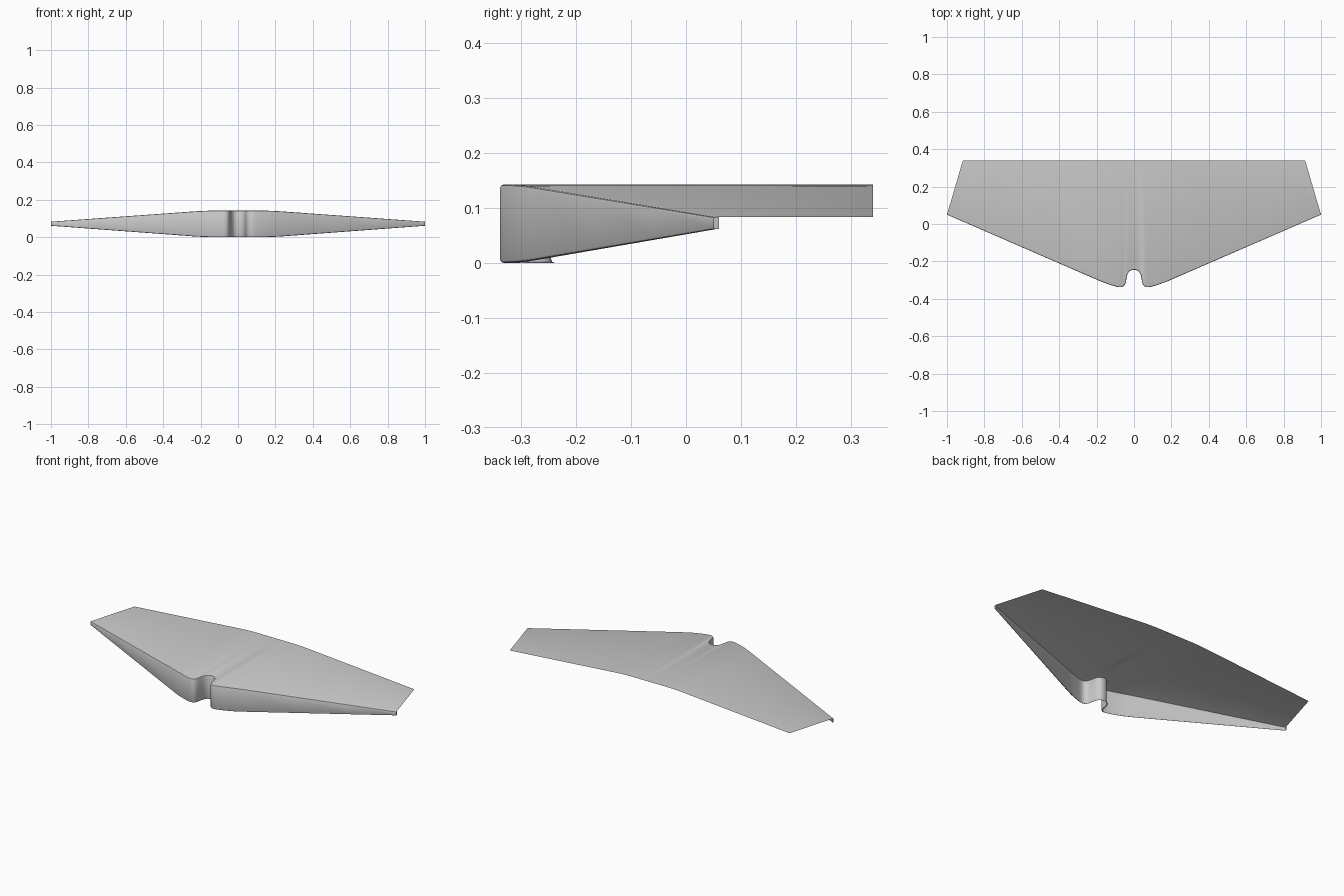
import bpy, bmesh
from mathutils import Vector

if "Cube" in bpy.data.objects:
    bpy.data.objects.remove(bpy.data.objects["Cube"])

# right half of the leading edge seen from above: notch, rounded nose, swept edge
CTRL = [(0, -.245), (.02, -.25), (.034, -.267), (.04, -.292), (.046, -.318),
        (.057, -.333), (.078, -.338), (.115, -.329), (.18, -.306)]
TIP, TIP_RETURN = Vector((1, .05)), Vector((.997, .06))
REAR_Y, REAR_SCALE, R = .34, .915, .006


def spline(pts, n=4):
    """Catmull-Rom samples through 2D points, mirrored start."""
    p = [Vector((-pts[1][0], pts[1][1]))] + [Vector(q) for q in pts]
    p.append(p[-1] + (TIP - p[-1]).normalized() * .06)
    out = []
    for i in range(1, len(p) - 2):
        a, b, c, d = p[i - 1:i + 3]
        for k in range(n):
            t = k / n
            out.append(.5 * (2 * b + (c - a) * t + (2 * a - 5 * b + 4 * c - d) * t * t
                             + (3 * b - a - 3 * c + d) * t ** 3))
    return out + [p[-2]]


def drop(x):
    """0 in the flat middle, 1 at the tips, with a soft bend."""
    lo, hi = .12, .24
    m = (lo + hi) / 2
    if x <= lo:
        return 0
    if x < hi:
        return (x - lo) ** 2 / (2 * (hi - lo)) / (1 - m)
    return (min(x, 1) - m) / (1 - m)


half = spline(CTRL) + [Vector((x, -.306 + (x - .18) * .356 / .82))
                       for x in (.21, .24, .5, .75)] + [TIP, TIP_RETURN]
mirrored = [Vector((-p.x, p.y)) for p in reversed(half[1:])]
path = mirrored + half

bm = bmesh.new()
columns = []
last = len(path) - 1
for i, p in enumerate(path):
    tan = (path[min(i + 1, last)] - path[max(i - 1, 0)]).normalized()
    inward = Vector((-tan.y, tan.x))
    x = 1 if i in (0, last) else abs(p.x)
    d = drop(x)
    top, bot = .142 - .059 * d, .061 * d
    r = R * (1 - .4 * d)
    sign = -1 if p.x < 0 else 1
    col = [(sign * x * REAR_SCALE, REAR_Y, top)]
    # rounded upper edge, upright wall, rounded lower edge
    for inset, z in ((r, top), (.3 * r, top - .3 * r), (0, top - r),
                     (0, bot + r), (.3 * r, bot + .3 * r), (r, bot)):
        q = p + inward * (inset if i not in (0, last) else 0)
        col.append((q.x, q.y, z))
    columns.append([bm.verts.new(v) for v in col])

for a, b in zip(columns, columns[1:]):
    for j in range(len(a) - 1):
        bm.faces.new((a[j], a[j + 1], b[j + 1], b[j]))
bmesh.ops.remove_doubles(bm, verts=bm.verts, dist=1e-5)

# open shell: top skin with hanging front wall
mesh = bpy.data.meshes.new("wing_panel")
bm.to_mesh(mesh)
bm.free()
panel = bpy.data.objects.new("wing_panel", mesh)
bpy.context.collection.objects.link(panel)
bpy.context.view_layer.objects.active = panel
panel.select_set(True)
bpy.ops.object.shade_smooth_by_angle(angle=.6)
